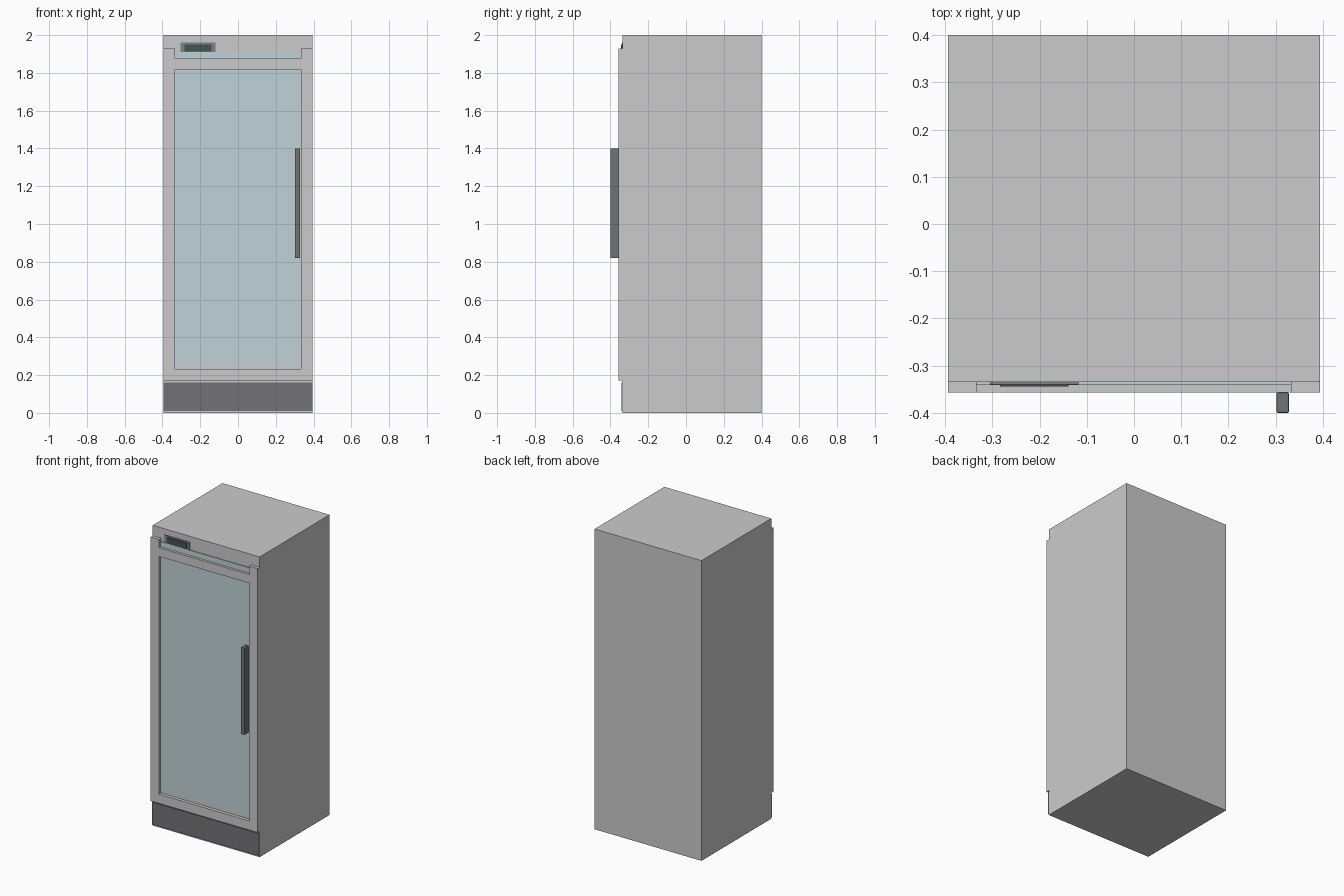
import bpy

if "Cube" in bpy.data.objects:
    bpy.data.objects.remove(bpy.data.objects["Cube"])


def material(name, rgb):
    m = bpy.data.materials.new(name)
    m.diffuse_color = (*rgb, 1)
    m.use_nodes = True
    m.node_tree.nodes["Principled BSDF"].inputs["Base Color"].default_value = m.diffuse_color
    return m


def box(name, x, y, z, mat=None, bevel=0):
    """Box from (min, max) ranges on each axis."""
    bpy.ops.mesh.primitive_cube_add(size=1)
    o = bpy.context.object
    o.name = name
    o.location = [(a + b) / 2 for a, b in (x, y, z)]
    o.scale = [b - a for a, b in (x, y, z)]
    bpy.ops.object.transform_apply(location=True, scale=True)
    if mat:
        o.data.materials.append(mat)
    if bevel:
        mod = o.modifiers.new("edge_bevel", 'BEVEL')
        mod.width = bevel
        mod.segments = 2
    return o


glass = material("pale_glass", (0.53, 0.65, 0.68))
kick = material("kick_grey", (0.17, 0.17, 0.18))
dark = material("handle_grey", (0.16, 0.17, 0.18))
bezel = material("bezel_grey", (0.2, 0.23, 0.23))
screen = material("screen_dark", (0.06, 0.09, 0.09))

W, INNER = 0.394, 0.333          # half widths: cabinet, door opening
BODY_Y, DOOR_Y = -0.335, -0.357  # cabinet front, door front

# Cabinet and lower grille panel
box("cabinet", (-W, W), (BODY_Y, 0.4), (0, 2))
box("kick_plate", (-W, W), (-0.342, BODY_Y), (0.01, 0.16), kick)

# Door frame: two stiles and two rails
for side, x in (("left", (-W, -INNER)), ("right", (INNER, W))):
    box(f"door_stile_{side}", x, (DOOR_Y, BODY_Y), (0.172, 1.93))
for part, z in (("bottom", (0.172, 0.233)), ("top", (1.817, 1.875))):
    box(f"door_rail_{part}", (-INNER, INNER), (DOOR_Y, BODY_Y), z)

# Glass pane, running up behind the top rail
box("glass_pane", (-INNER, INNER), (-0.341, BODY_Y), (0.248, 1.91), glass)

# Door handle
box("door_handle", (0.302, 0.328), (-0.4, DOOR_Y), (0.82, 1.4), dark, 0.003)

# Temperature display
box("display_bezel", (-0.305, -0.118), (-0.340, BODY_Y), (1.908, 1.961), bezel)
box("display_screen", (-0.284, -0.139), (-0.344, -0.340), (1.913, 1.951), screen)
